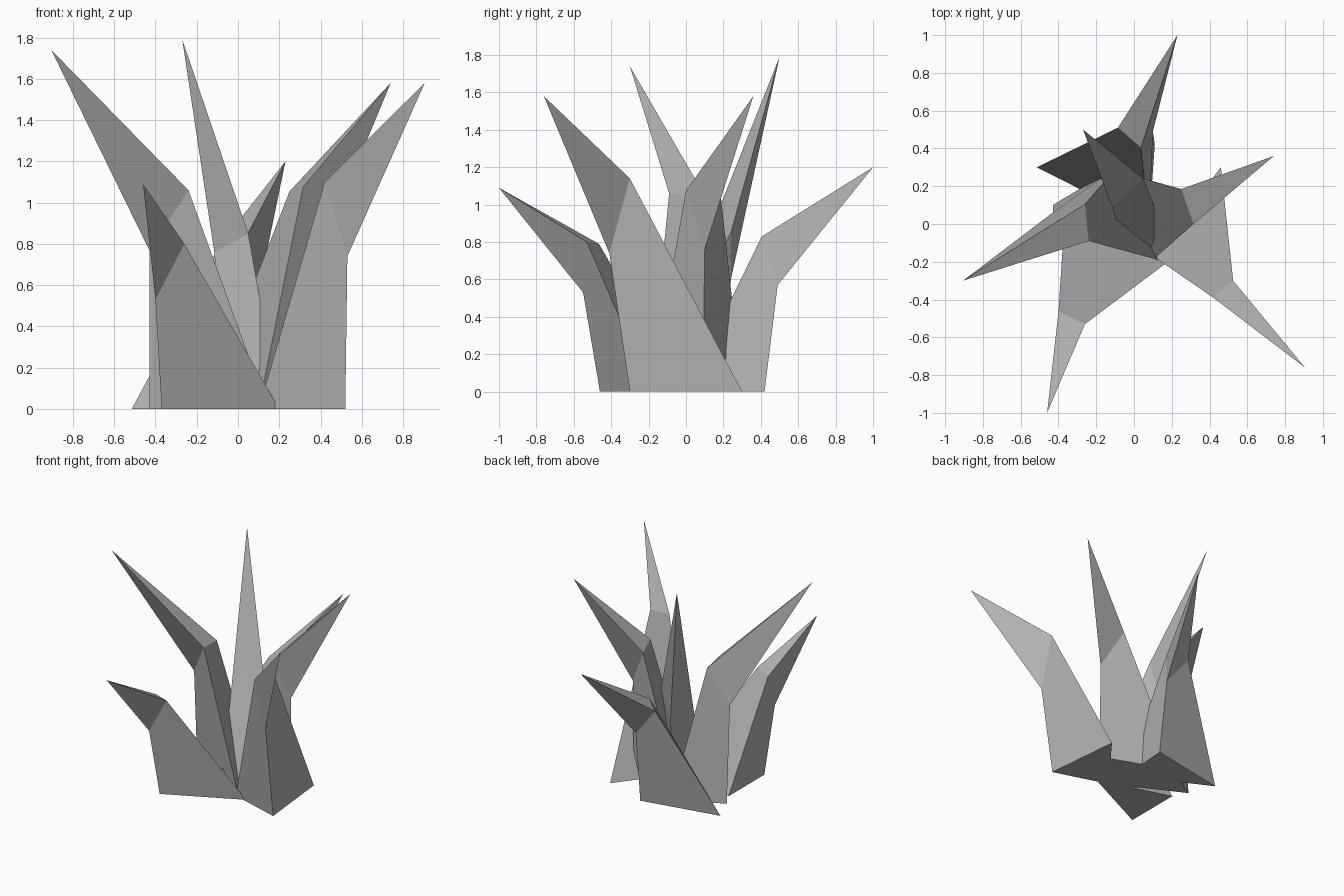
import bpy
import bmesh

cube = bpy.data.objects.get("Cube")
if cube:
    bpy.data.objects.remove(cube, do_unlink=True)

grey = bpy.data.materials.new("stone_grey")
grey.use_nodes = True
colour = (0.45, 0.45, 0.45, 1)
grey.diffuse_color = colour
grey.node_tree.nodes["Principled BSDF"].inputs["Base Color"].default_value = colour


def blade(name, root, bend, tip):
    """Three-sided leaf: triangular root, bent triangle, pointed tip."""
    bm = bmesh.new()
    low = [bm.verts.new((x, y, 0)) for x, y in root]
    mid = [bm.verts.new(p) for p in bend]
    top = bm.verts.new(tip)
    bm.faces.new(low)
    for i in range(3):
        j = (i + 1) % 3
        bm.faces.new((low[i], low[j], mid[j], mid[i]))
        bm.faces.new((mid[i], mid[j], top))
    bmesh.ops.recalc_face_normals(bm, faces=bm.faces)
    mesh = bpy.data.meshes.new(name)
    bm.to_mesh(mesh)
    bm.free()
    mesh.materials.append(grey)
    obj = bpy.data.objects.new(name, mesh)
    bpy.context.collection.objects.link(obj)


# Each leaf lists its outer corner first, then the two inner corners
blade("right_leaf",
      [(-.43, .1), (.145, -.195), (-.08, .31)],
      [(-.43, .06, .77), (-.24, -.09, 1.06), (-.26, .105, 1.04)],
      (-.905, -.3, 1.74))
blade("front_right_leaf",
      [(-.37, -.46), (.2, -.185), (-.37, -.01)],
      [(-.4, -.55, .53), (-.26, -.53, .8), (-.4, -.465, .79)],
      (-.46, -1, 1.09))
blade("front_left_leaf",
      [(.52, -.3), (.46, .3), (.1, -.17)],
      [(.53, -.41, .74), (.525, -.3, 1.14), (.42, -.39, 1.1)],
      (.905, -.76, 1.58))
blade("left_leaf",
      [(.4, .09), (-.16, .3), (.1, -.19)],
      [(.4, .1, .76), (.25, .185, 1.055), (.315, 0, 1.075)],
      (.74, .36, 1.58))
blade("back_leaf",
      [(.11, .42), (-.515, .3), (.08, 0)],
      [(.1, .49, .57), (-.085, .51, .8), (.037, .405, .83)],
      (.23, 1, 1.2))
blade("middle_leaf",
      [(-.05, .2), (.2, -.15), (-.05, -.15)],
      [(-.03, .24, .6), (.05, .24, .85), (-.115, .09, .76)],
      (-.27, .5, 1.79))
